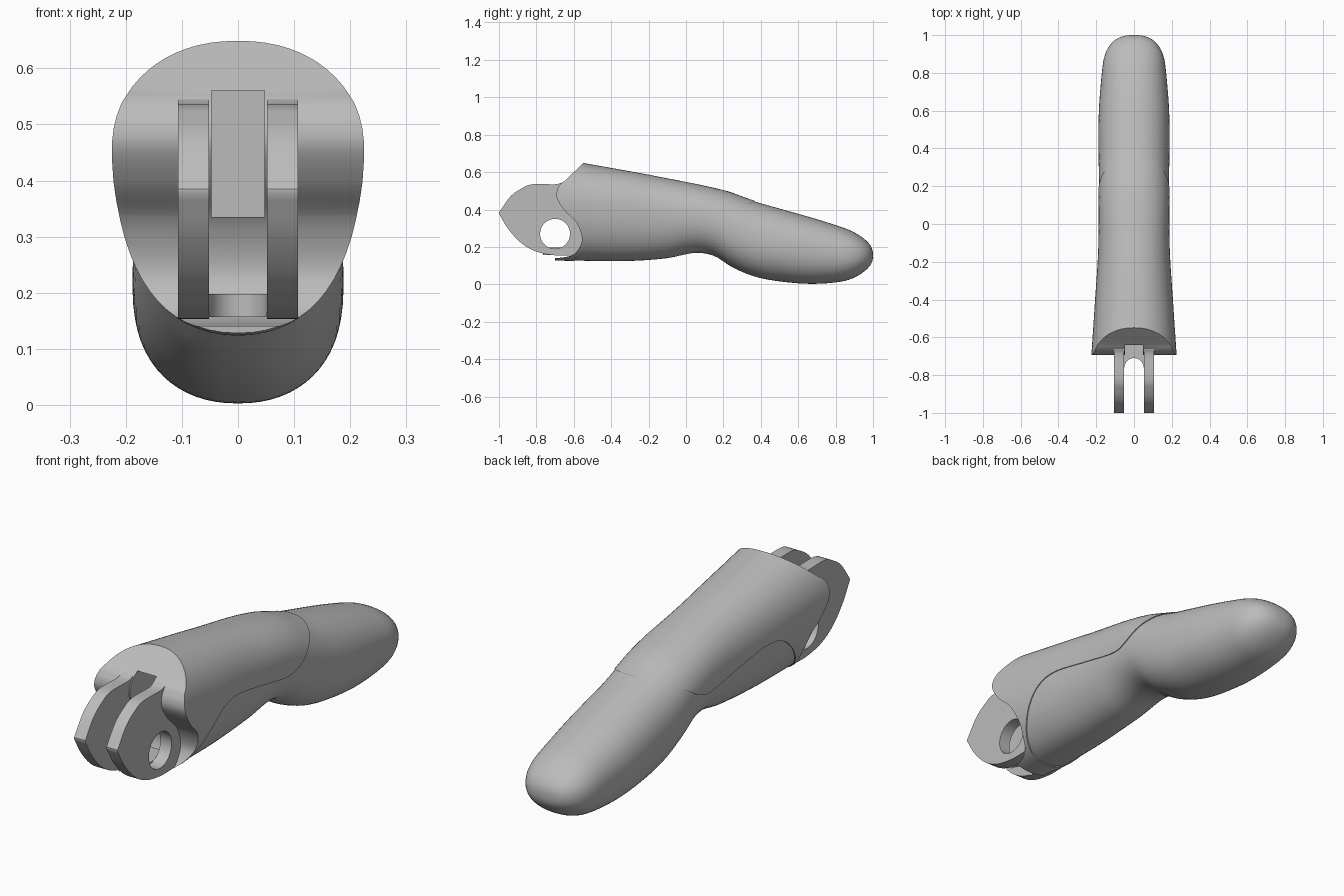
import bpy, bmesh, math
from math import cos, sin, pi

cube = bpy.data.objects.get("Cube")
if cube:
    bpy.data.objects.remove(cube, do_unlink=True)

GREY = (0.5, 0.5, 0.5, 1)
mat = bpy.data.materials.new("matte grey")
mat.use_nodes = True
mat.diffuse_color = GREY
mat.node_tree.nodes["Principled BSDF"].inputs["Base Color"].default_value = GREY


def spline(keys, y):
    """Smooth interpolation through (y, value) keys."""
    if y <= keys[0][0]:
        return keys[0][1]
    for i in range(len(keys) - 1):
        (y0, v0), (y1, v1) = keys[i], keys[i + 1]
        if y <= y1:
            a, b = keys[max(i - 1, 0)], keys[min(i + 2, len(keys) - 1)]
            h = y1 - y0
            m0 = (v1 - a[1]) / (y1 - a[0]) * h
            m1 = (b[1] - v0) / (b[0] - y0) * h
            t = (y - y0) / h
            return ((2*t**3 - 3*t**2 + 1) * v0 + (t**3 - 2*t**2 + t) * m0
                    + (3*t**2 - 2*t**3) * v1 + (t**3 - t**2) * m1)
    return keys[-1][1]


def make(name, bm):
    bmesh.ops.recalc_face_normals(bm, faces=bm.faces)
    me = bpy.data.meshes.new(name)
    bm.to_mesh(me)
    bm.free()
    me.materials.append(mat)
    ob = bpy.data.objects.new(name, me)
    bpy.context.scene.collection.objects.link(ob)
    return ob


def prism(name, points, lo, hi, axis="x"):
    """Extrude a (y, z) profile along x, or an (x, y) profile along z."""
    bm = bmesh.new()
    place = (lambda p, d: (d, p[0], p[1])) if axis == "x" else (lambda p, d: (p[0], p[1], d))
    ends = [[bm.verts.new(place(p, d)) for p in points] for d in (lo, hi)]
    for ring in ends:
        bm.faces.new(ring)
    n = len(points)
    for i in range(n):
        j = (i + 1) % n
        bm.faces.new((ends[0][i], ends[0][j], ends[1][j], ends[1][i]))
    return make(name, bm)


def boolean(ob, cutter, op="DIFFERENCE"):
    mod = ob.modifiers.new("cut", "BOOLEAN")
    mod.operation, mod.object, mod.solver = op, cutter, "EXACT"
    dg = bpy.context.evaluated_depsgraph_get()
    me = bpy.data.meshes.new_from_object(ob.evaluated_get(dg))
    ob.modifiers.clear()
    ob.data = me


def smooth_path(points, steps=6):
    """Refine an open profile with a rounded curve."""
    ys = [(i, p[0]) for i, p in enumerate(points)]
    zs = [(i, p[1]) for i, p in enumerate(points)]
    count = (len(points) - 1) * steps
    return [(spline(ys, i / steps), spline(zs, i / steps)) for i in range(count + 1)]


# Finger form: top line, underside and half width along its length
TOP = [(-0.7, 0.674), (-0.55, 0.645), (-0.2, 0.582), (0.2, 0.5), (0.36, 0.445),
       (0.5, 0.405), (0.7, 0.348), (0.85, 0.3), (1.0, 0.25)]
UNDER = [(-0.7, 0.132), (-0.5, 0.125), (-0.3, 0.125), (-0.1, 0.14), (0.05, 0.168),
         (0.15, 0.152), (0.25, 0.09), (0.38, 0.038), (0.55, 0.01), (0.7, 0.003),
         (0.85, 0.018), (1.0, 0.06)]
WIDTH = [(-0.7, 0.222), (-0.4, 0.202), (-0.15, 0.186), (0.1, 0.183), (0.4, 0.188),
         (0.6, 0.186), (0.75, 0.175), (0.85, 0.165), (1.0, 0.15)]
TIP = 0.82
SEG = 64


def finger_form(name, grow):
    bm = bmesh.new()
    ys = [-0.7 + (TIP + 0.7) * i / 56 for i in range(57)]
    ys += [TIP + (1 - TIP) * sin(pi / 2 * i / 16) for i in range(1, 16)] + [0.9998]
    rings = []
    for y in ys:
        t = max(0, (y - TIP) / (1 - TIP))
        f = (1 - t ** 2.6) ** (1 / 2.6)
        top, low = spline(TOP, y), spline(UNDER, y)
        mid = low + (top - low) * (0.56 if y < 0 else 0.52)
        mid = low + (top - low) * spline([(-0.3, 0.57), (0.4, 0.5)], y)
        ring = []
        for k in range(SEG):
            c, s = cos(2 * pi * k / SEG), sin(2 * pi * k / SEG)
            e = 2 / 2.2
            x = math.copysign(abs(c) ** e, c) * (spline(WIDTH, y) * f + grow)
            half = (top - mid if s > 0 else mid - low) * f + grow
            ring.append(bm.verts.new((x, y, mid + math.copysign(abs(s) ** e, s) * half)))
        rings.append(ring)
    for a, b in zip(rings, rings[1:]):
        for k in range(SEG):
            j = (k + 1) % SEG
            bm.faces.new((a[k], a[j], b[j], b[k]))
    bm.faces.new(rings[0])
    bm.faces.new(rings[-1])
    return make(name, bm)


# Two shells split along a wavy side seam
pad = finger_form("finger_pad", 0)
cover = finger_form("upper_cover", 0.004)
seam = smooth_path([(-0.62, 0.1), (-0.55, 0.19), (-0.46, 0.31), (-0.38, 0.37), (-0.28, 0.382),
                    (-0.1, 0.35), (0.08, 0.317), (0.17, 0.335), (0.26, 0.39), (0.37, 0.446),
                    (0.42, 0.47)])
seam_cutter = prism("seam_cutter", seam + [(0.42, 0.9), (-0.9, 0.9), (-0.9, 0.1)], -0.5, 0.5)
boolean(pad, seam_cutter)
boolean(cover, seam_cutter, "INTERSECT")

# Sculpted front end and the pocket between the lugs
front = smooth_path([(-0.672, 0.537), (-0.69, 0.5), (-0.688, 0.455), (-0.647, 0.392),
                     (-0.583, 0.326), (-0.556, 0.24), (-0.585, 0.172), (-0.625, 0.15),
                     (-0.68, 0.141)])
front_cutter = prism("front_cutter", [(-0.45, 0.745), (-0.55, 0.648), (-0.645, 0.556)] + front
                     + [(-0.9, 0.141), (-0.9, 0.745)], -0.5, 0.5)
pocket_cutter = prism("pocket_cutter", [(-0.75, 0.335), (-0.5, 0.335), (-0.5, 0.56),
                                        (-0.75, 0.56)], -0.047, 0.047)
for shell in (pad, cover):
    boolean(shell, front_cutter)
    boolean(shell, pocket_cutter)

# Pair of hinge lugs with a pin hole
lug_front = smooth_path([(-0.66, 0.545), (-0.7, 0.535), (-0.82, 0.535), (-0.88, 0.512),
                         (-0.94, 0.468), (-1.0, 0.385)])
lug_under = smooth_path([(-1.0, 0.378), (-0.95, 0.295), (-0.88, 0.22), (-0.8, 0.175),
                         (-0.7, 0.155), (-0.6, 0.155)])
lug_shape = lug_front + lug_under + [(-0.55, 0.2), (-0.55, 0.545)]
hole = [(-0.7 + 0.08 * cos(2 * pi * k / 48), 0.27 + 0.08 * sin(2 * pi * k / 48))
        for k in range(48)]
pin_cutter = prism("pin_cutter", hole, -0.3, 0.3)
lugs = []
for name, side in (("left_lug", 1), ("right_lug", -1)):
    lug = prism(name, lug_shape, side * 0.052, side * 0.107)
    boolean(lug, pin_cutter)
    lugs.append(lug)

# Web joining the lugs at the bottom, with a rounded notch
arch = [(0.052 * cos(pi * k / 16), -0.765 + 0.055 * sin(pi * k / 16)) for k in range(17)]
web = prism("lug_web", arch + [(-0.052, -0.57), (0.052, -0.57)], 0.157, 0.198, "z")

for cutter in (seam_cutter, front_cutter, pocket_cutter, pin_cutter):
    bpy.data.objects.remove(cutter, do_unlink=True)

# Smooth shading with crisp edges
bpy.ops.object.select_all(action="DESELECT")
for ob in [pad, cover, web] + lugs:
    ob.select_set(True)
    bpy.context.view_layer.objects.active = ob
bpy.ops.object.shade_smooth_by_angle(angle=math.radians(32))
